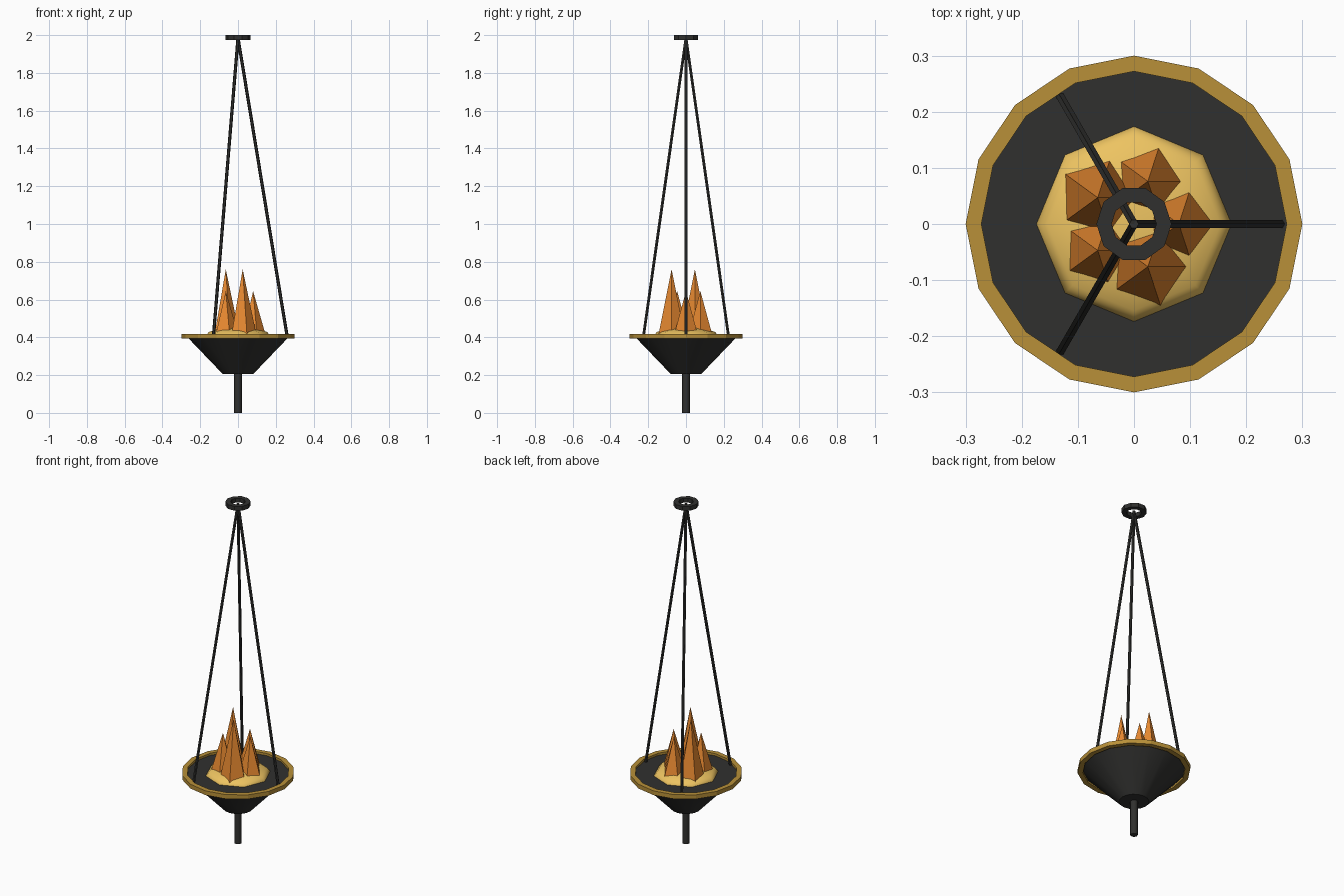
import bpy, bmesh
from math import cos, sin, radians, tau
from mathutils import Vector

if "Cube" in bpy.data.objects:
    bpy.data.objects.remove(bpy.data.objects["Cube"])


def material(name, color):
    m = bpy.data.materials.new(name)
    m.diffuse_color = (*color, 1)
    m.use_nodes = True
    m.node_tree.nodes["Principled BSDF"].inputs["Base Color"].default_value = m.diffuse_color
    return m


iron = material("dark_iron", (0.03, 0.03, 0.028))
brass = material("brass", (0.48, 0.28, 0.04))
ember = material("ember_glow", (0.85, 0.55, 0.12))
fire = material("fire_orange", (0.80, 0.25, 0.03))


def finish(obj, name, mat, smooth=None):
    obj.name = name
    obj.data.materials.append(mat)
    if smooth:
        bpy.ops.object.shade_smooth_by_angle(angle=radians(smooth))
    return obj


def cone(name, sides, r1, r2, z1, z2, mat, at=(0, 0), smooth=None):
    # first corner is turned to face +x
    bpy.ops.mesh.primitive_cone_add(vertices=sides, radius1=r1, radius2=r2, depth=z2 - z1,
                                    location=(*at, (z1 + z2) / 2),
                                    rotation=(0, 0, -radians(90)))
    return finish(bpy.context.object, name, mat, smooth)


def square_ring(name, sides, r_in, r_out, z1, z2, mat):
    bm = bmesh.new()
    profile = [(r_in, z1), (r_out, z1), (r_out, z2), (r_in, z2)]
    rings = [[bm.verts.new((r * cos(tau * i / sides), r * sin(tau * i / sides), z))
              for r, z in profile] for i in range(sides)]
    for i in range(sides):
        a, b = rings[i], rings[(i + 1) % sides]
        for j in range(4):
            k = (j + 1) % 4
            bm.faces.new((a[j], b[j], b[k], a[k]))
    bmesh.ops.recalc_face_normals(bm, faces=bm.faces)
    me = bpy.data.meshes.new(name)
    bm.to_mesh(me)
    bm.free()
    obj = bpy.data.objects.new(name, me)
    bpy.context.collection.objects.link(obj)
    finish(obj, name, mat)


def rod(name, start, end, radius, mat):
    start, end = Vector(start), Vector(end)
    d = end - start
    bpy.ops.mesh.primitive_cylinder_add(vertices=6, radius=radius, depth=d.length,
                                        location=(start + end) / 2,
                                        rotation=d.to_track_quat('Z', 'Y').to_euler())
    finish(bpy.context.object, name, mat)


# Bowl, rim and lower stem
cone("stem", 8, 0.02, 0.02, 0.0, 0.22, iron, smooth=50)
cone("bowl", 16, 0.08, 0.272, 0.205, 0.405, iron, smooth=40)
square_ring("bowl_rim", 16, 0.272, 0.30, 0.393, 0.418, brass)

# Mound of embers
bpy.ops.mesh.primitive_uv_sphere_add(segments=8, ring_count=6, radius=0.178,
                                     location=(0, 0, 0.40))
embers = bpy.context.object
embers.scale = (1, 1, 0.32)
finish(embers, "embers", ember, 80)

# Five flames, alternating short and tall
for i in range(1, 6):
    a = tau * i / 5
    tall = i in (2, 4)
    cone(f"flame_{i}", 5, 0.076 if tall else 0.07, 0, 0.40, 0.76 if tall else 0.645,
         fire, (0.08 * cos(a), 0.08 * sin(a)))

# Hanging rods and top ring
for i in range(3):
    a = tau * i / 3
    rod(f"hanging_rod_{i + 1}", (0.261 * cos(a), 0.261 * sin(a), 0.40), (0, 0, 1.985), 0.0085, iron)
square_ring("hanging_ring", 10, 0.04, 0.067, 1.975, 2.0, iron)
